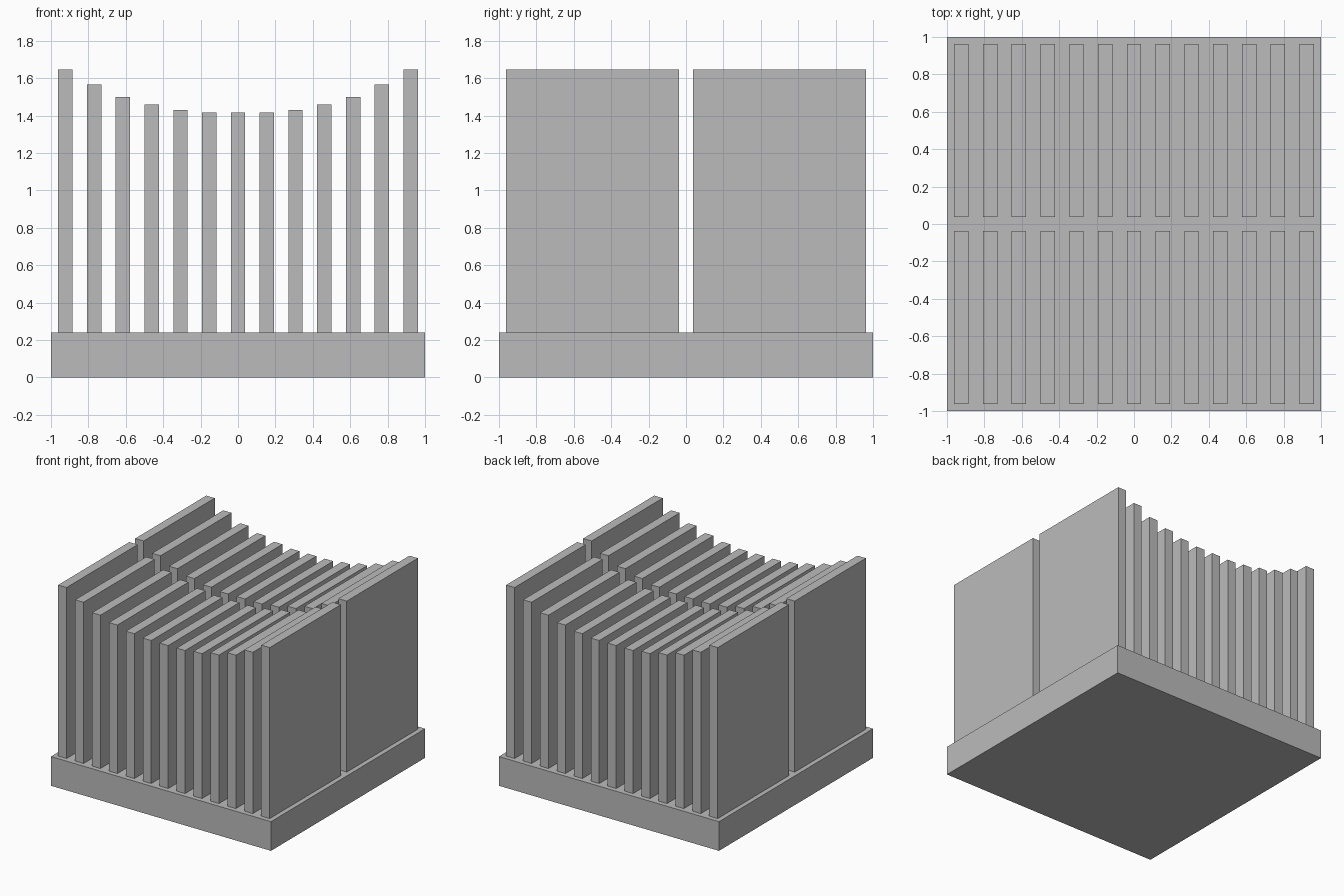
import bpy
from mathutils import Vector

cube = bpy.data.objects.get("Cube")
if cube:
    bpy.data.objects.remove(cube, do_unlink=True)

# Plain metal grey
grey = bpy.data.materials.new("metal_grey")
grey.use_nodes = True
colour = (0.5, 0.5, 0.5, 1)
grey.diffuse_color = colour
grey.node_tree.nodes["Principled BSDF"].inputs["Base Color"].default_value = colour


def box(name, low, high):
    """Add a box spanning two opposite corners."""
    low, high = Vector(low), Vector(high)
    bpy.ops.mesh.primitive_cube_add(size=1)
    obj = bpy.context.object
    obj.name = name
    for v in obj.data.vertices:
        v.co = (low + high) / 2 + v.co * (high - low)
    obj.data.materials.append(grey)
    return obj


# Base plate
base_top = 0.24
box("base_plate", (-1, -1, 0), (1, 1, base_top))

# Fins: two rows, tallest at the outer sides
heights = [1.415, 1.415, 1.43, 1.46, 1.5, 1.565, 1.645]
pitch = 2 / 13
half = pitch / 4
for i in range(-6, 7):
    x = i * pitch
    top = heights[abs(i)]
    for row, y0, y1 in (("front", half - 1, -half), ("back", half, 1 - half)):
        box(f"{row}_fin_{i + 7}", (x - half, y0, base_top), (x + half, y1, top))
